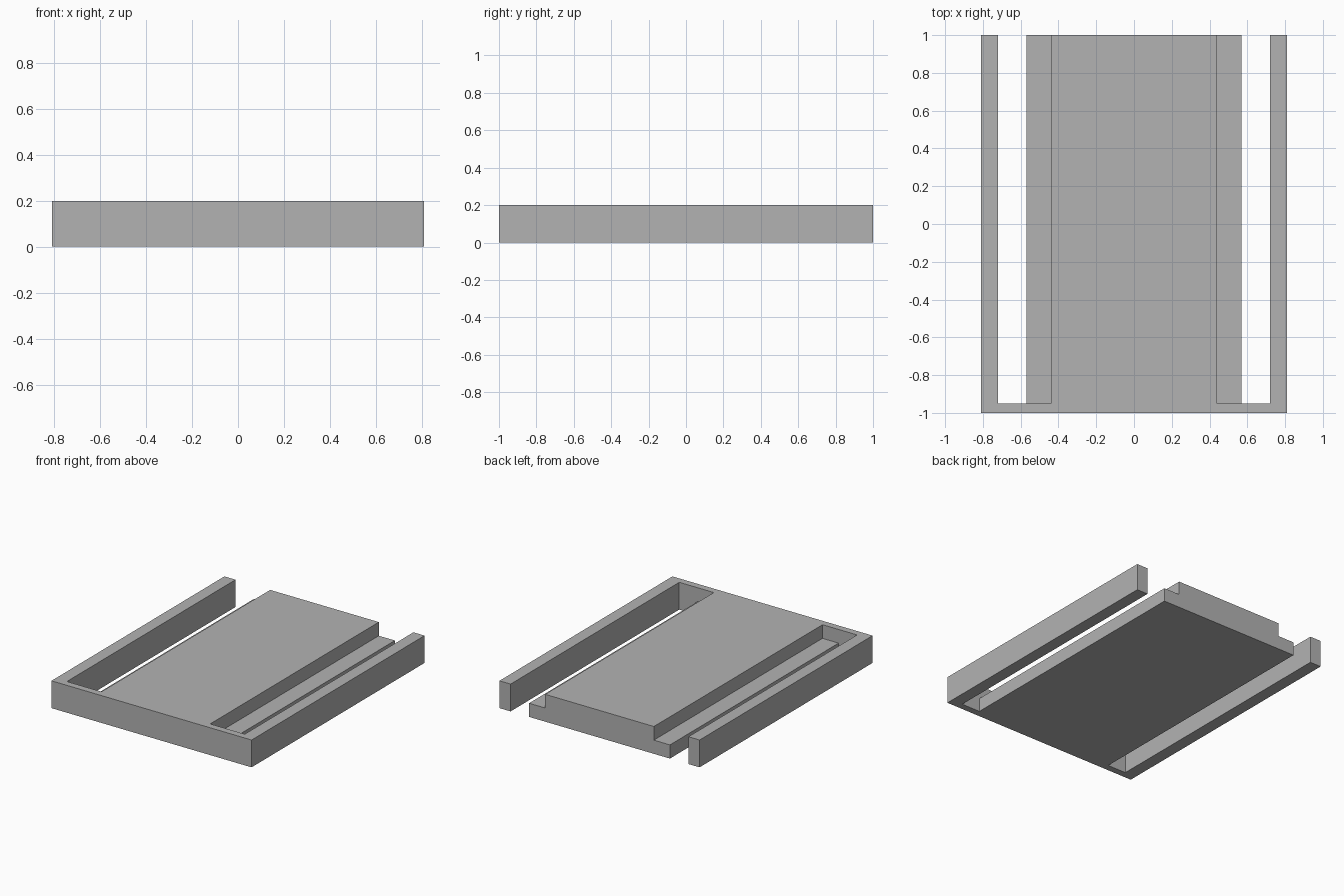
import bpy
import bmesh

default = bpy.data.objects.get("Cube")
if default:
    bpy.data.objects.remove(default, do_unlink=True)

HALF_W, HALF_L, HEIGHT = 0.81, 1.0, 0.2
TOP_W, LEDGE_W, RAIL_IN = 0.44, 0.57, 0.72
LEDGE_Z, BAR_Y, OVER = 0.1, -0.95, 0.1

grey = bpy.data.materials.new("plain grey")
grey.use_nodes = True
colour = (0.45, 0.45, 0.45, 1)
grey.diffuse_color = colour
grey.node_tree.nodes["Principled BSDF"].inputs["Base Color"].default_value = colour


def extrude_profile(name, profile, y0, y1):
    """Solid made by sweeping an (x, z) profile along y."""
    bm = bmesh.new()
    face = bm.faces.new([bm.verts.new((x, y0, z)) for x, z in profile])
    swept = bmesh.ops.extrude_face_region(bm, geom=[face])["geom"]
    moved = [v for v in swept if isinstance(v, bmesh.types.BMVert)]
    bmesh.ops.translate(bm, verts=moved, vec=(0, y1 - y0, 0))
    bmesh.ops.recalc_face_normals(bm, faces=bm.faces)
    mesh = bpy.data.meshes.new(name)
    bm.to_mesh(mesh)
    bm.free()
    obj = bpy.data.objects.new(name, mesh)
    bpy.context.collection.objects.link(obj)
    obj.data.materials.append(grey)
    return obj


# Slab joining the centre plate, front bar and side rails
slab = extrude_profile("railed_plate",
                       [(-HALF_W, 0), (HALF_W, 0), (HALF_W, HEIGHT), (-HALF_W, HEIGHT)],
                       -HALF_L, HALF_L)

# Stepped slots, open at the back, leaving a low ledge beside the plate
slot = [(TOP_W, HEIGHT + OVER), (TOP_W, LEDGE_Z), (LEDGE_W, LEDGE_Z),
        (LEDGE_W, -OVER), (RAIL_IN, -OVER), (RAIL_IN, HEIGHT + OVER)]
for side, sign in (("left", 1), ("right", -1)):
    cutter = extrude_profile(side + "_slot_cutter", [(sign * x, z) for x, z in slot],
                             BAR_Y, HALF_L + OVER)
    cutter.hide_render = True
    cutter.hide_set(True)
    cutter.display_type = 'WIRE'
    cut = slab.modifiers.new(side + "_slot", 'BOOLEAN')
    cut.operation = 'DIFFERENCE'
    cut.solver = 'EXACT'
    cut.object = cutter

# Bake the cuts and drop the cutters
bpy.context.view_layer.update()
graph = bpy.context.evaluated_depsgraph_get()
baked = bpy.data.meshes.new_from_object(slab.evaluated_get(graph))
cutters = [m.object for m in slab.modifiers]
slab.modifiers.clear()
slab.data = baked
for cutter in cutters:
    bpy.data.objects.remove(cutter, do_unlink=True)
